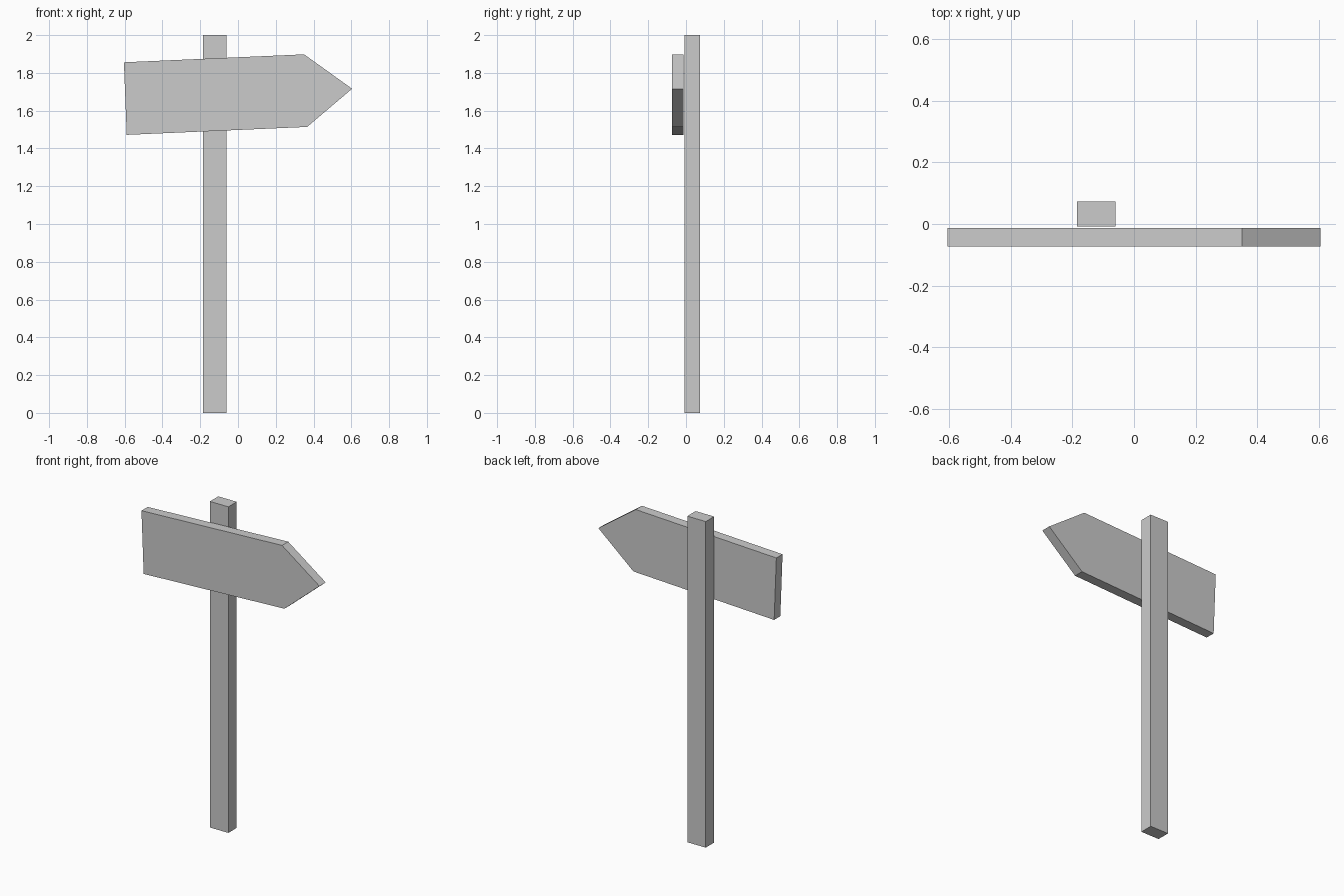
import bpy, bmesh

if "Cube" in bpy.data.objects:
    bpy.data.objects.remove(bpy.data.objects["Cube"])


def extrude_profile(name, profile, y_front, y_back):
    """Extrude an x-z outline from y_front to y_back."""
    bm = bmesh.new()
    face = bm.faces.new([bm.verts.new((x, y_front, z)) for x, z in profile])
    ret = bmesh.ops.extrude_face_region(bm, geom=[face], use_keep_orig=True)
    moved = [g for g in ret["geom"] if isinstance(g, bmesh.types.BMVert)]
    bmesh.ops.translate(bm, verts=moved, vec=(0, y_back - y_front, 0))
    bmesh.ops.recalc_face_normals(bm, faces=bm.faces)
    mesh = bpy.data.meshes.new(name)
    bm.to_mesh(mesh)
    bm.free()
    obj = bpy.data.objects.new(name, mesh)
    bpy.context.collection.objects.link(obj)
    return obj


# Upright post, standing behind the board
extrude_profile("post", [(-0.185, 0), (-0.06, 0), (-0.06, 2), (-0.185, 2)],
                -0.008, 0.073)

# Arrow board, slightly tilted, with its tip to the right
extrude_profile("arrow_board",
                [(-0.604, 1.856), (-0.589, 1.472), (0.366, 1.514),
                 (0.604, 1.716), (0.35, 1.898)],
                -0.073, -0.013)
